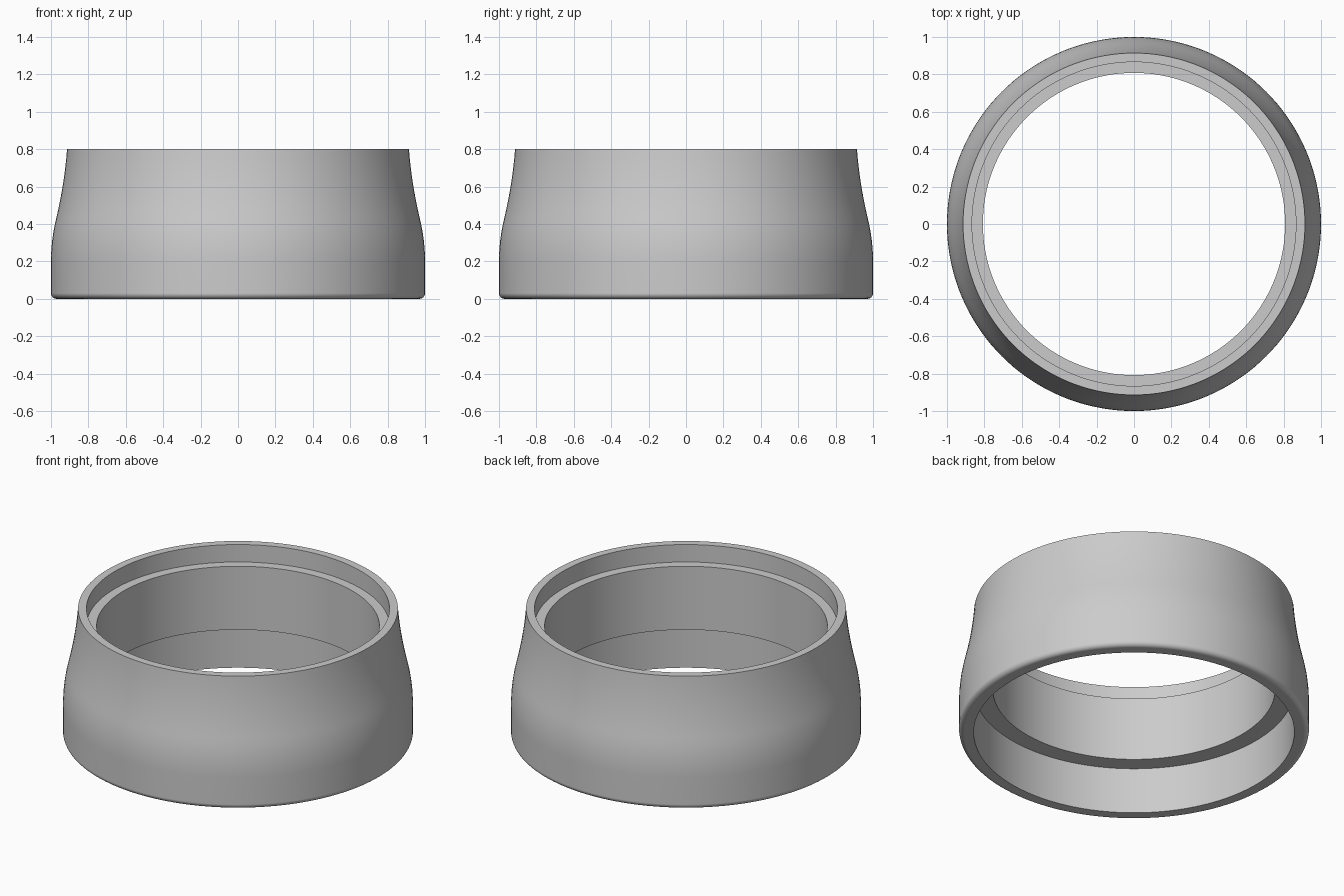
import bpy
import bmesh
import math
from mathutils import Vector

default = bpy.data.objects.get("Cube")
if default:
    bpy.data.objects.remove(default)

SEGMENTS = 144
STEPS = 8

# One plain grey for the whole ring
grey = bpy.data.materials.new("plain_grey")
grey.use_nodes = True
colour = (0.6, 0.6, 0.6, 1)
grey.diffuse_color = colour
grey.node_tree.nodes["Principled BSDF"].inputs["Base Color"].default_value = colour


def blend(a, control, b):
    """Points along a quadratic curve, end point left out."""
    a, control, b = Vector(a), Vector(control), Vector(b)
    ts = [i / STEPS for i in range(STEPS)]
    return [a * (1 - t) ** 2 + control * 2 * t * (1 - t) + b * t * t for t in ts]


def fillet(cx, cz, r):
    """Quarter circle from straight down to straight out."""
    angles = [math.pi / 2 * i / STEPS for i in range(STEPS + 1)]
    return [Vector((cx + r * math.sin(a), cz - r * math.cos(a))) for a in angles]


# Outer wall: rounded foot, straight band, convex shoulder, concave neck
profile = fillet(0.97, 0.03, 0.03)
profile += blend((1, 0.2), (1, 0.315), (0.972, 0.43))
profile += blend((0.972, 0.43), (0.928, 0.615), (0.914, 0.8))
# Inner wall: top rim, upper recess, narrow bore, lower recess
profile += [Vector(p) for p in (
    (0.914, 0.8), (0.866, 0.8), (0.866, 0.69), (0.808, 0.69),
    (0.808, 0.29), (0.916, 0.29), (0.916, 0))]

# Revolve the closed profile around the upright axis
bm = bmesh.new()
verts = [bm.verts.new((p.x, 0, p.y)) for p in profile]
edges = [bm.edges.new((v, verts[(i + 1) % len(verts)])) for i, v in enumerate(verts)]
bmesh.ops.spin(bm, geom=verts + edges, cent=(0, 0, 0), axis=(0, 0, 1),
               angle=math.tau, steps=SEGMENTS, use_merge=True)
bmesh.ops.remove_doubles(bm, verts=bm.verts, dist=1e-4)
bmesh.ops.recalc_face_normals(bm, faces=bm.faces)

mesh = bpy.data.meshes.new("stepped_ring")
bm.to_mesh(mesh)
bm.free()
mesh.materials.append(grey)
ring = bpy.data.objects.new("stepped_ring", mesh)
bpy.context.collection.objects.link(ring)

# Smooth walls with crisp steps
bpy.ops.object.select_all(action="DESELECT")
ring.select_set(True)
bpy.context.view_layer.objects.active = ring
bpy.ops.object.shade_smooth_by_angle(angle=math.radians(30))
weighted = ring.modifiers.new("even_normals", "WEIGHTED_NORMAL")
weighted.keep_sharp = True
